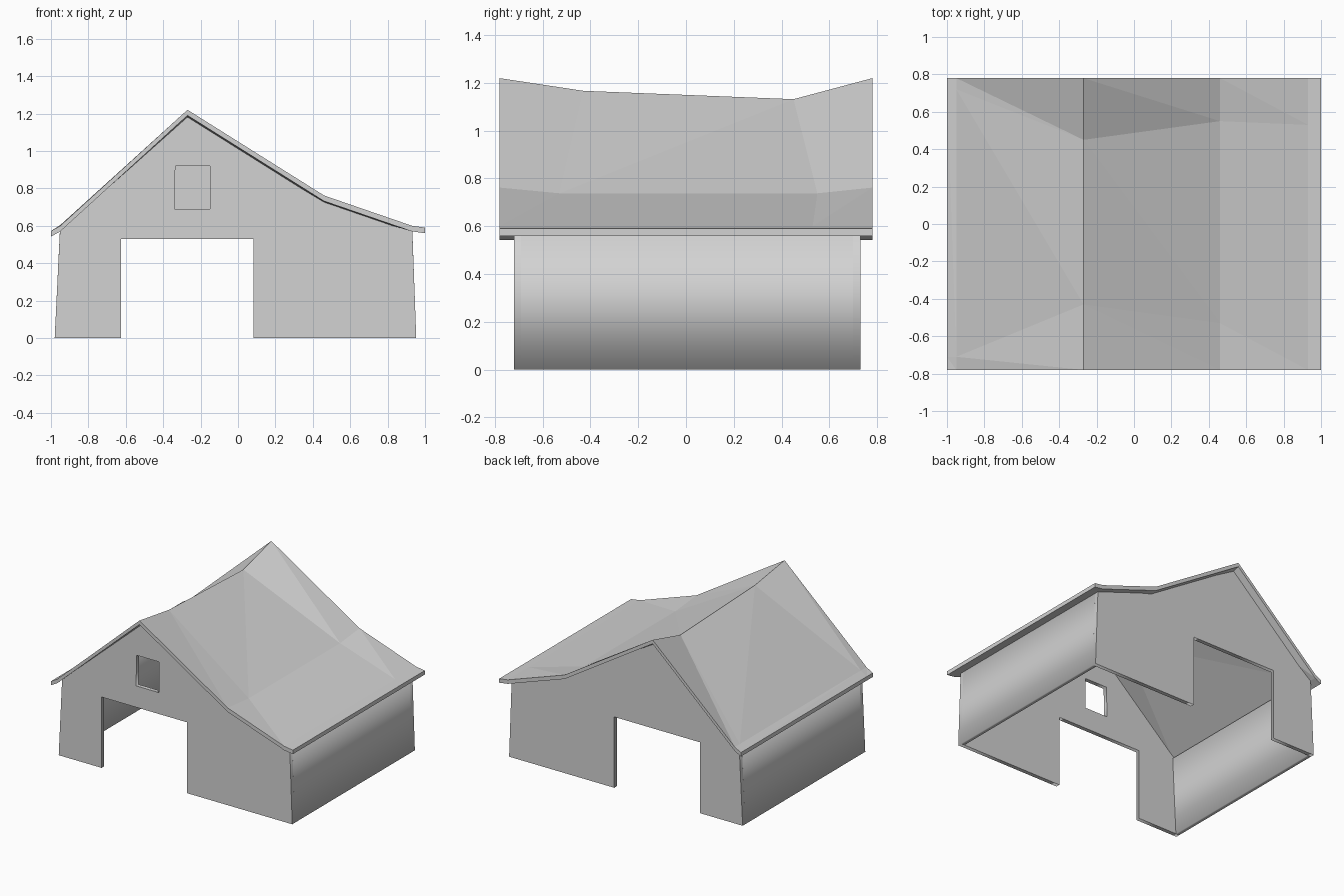
import bpy, bmesh, math

if "Cube" in bpy.data.objects:
    bpy.data.objects.remove(bpy.data.objects["Cube"])

grey = bpy.data.materials.new("light grey")
grey.diffuse_color = (0.65, 0.65, 0.65, 1)
grey.use_nodes = True
grey.node_tree.nodes["Principled BSDF"].inputs["Base Color"].default_value = grey.diffuse_color


def prism(name, outlines, y0, y1):
    """Fill x/z outlines (later ones are holes) and extrude them from y0 to y1."""
    cu = bpy.data.curves.new(name, 'CURVE')
    cu.dimensions = '2D'
    cu.fill_mode = 'BOTH'
    cu.extrude = (y1 - y0) / 2
    for pts in outlines:
        sp = cu.splines.new('POLY')
        sp.points.add(len(pts) - 1)
        for p, (x, z) in zip(sp.points, pts):
            p.co = (x, z, 0, 1)
        sp.use_cyclic_u = True
    ob = bpy.data.objects.new(name, cu)
    bpy.context.collection.objects.link(ob)
    ob.rotation_euler = (math.pi / 2, 0, 0)
    ob.location.y = (y0 + y1) / 2
    bpy.ops.object.select_all(action='DESELECT')
    ob.select_set(True)
    bpy.context.view_layer.objects.active = ob
    bpy.ops.object.convert(target='MESH')
    ob = bpy.context.object
    ob.name = name
    ob.data.materials.clear()
    ob.data.materials.append(grey)
    return ob


# Gable walls with a doorway each; the front one also has a window hole
gable = [(-0.98, 0), (-0.625, 0), (-0.625, 0.53), (0.083, 0.53), (0.083, 0),
         (0.953, 0), (0.932, 0.575), (0.46, 0.735), (-0.27, 1.188), (-0.952, 0.575)]
window = [(-0.34, 0.69), (-0.15, 0.69), (-0.15, 0.92), (-0.335, 0.92)]
T = 0.03
prism("front_wall", [gable, window], -0.72, -0.72 + T)
prism("back_wall", [gable], 0.73 - T, 0.73)

# Leaning side walls
prism("left_wall", [[(-0.98, 0), (-0.98 + T, 0), (-0.952 + T, 0.58), (-0.952, 0.58)]],
      -0.72 + T, 0.73 - T)
prism("right_wall", [[(0.953 - T, 0), (0.953, 0), (0.932, 0.58), (0.932 - T, 0.58)]],
      -0.72 + T, 0.73 - T)

# Sagging roof: x, end height, then (y, z) of the front and back inner points
rows = [(-1.0, 0.572, (-0.71, 0.572), (0.72, 0.572)),
        (-0.95, 0.60, (-0.71, 0.604), (0.72, 0.60)),
        (-0.27, 1.22, (-0.43, 1.167), (0.45, 1.132)),
        (0.46, 0.762, (-0.53, 0.738), (0.55, 0.738)),
        (0.93, 0.60, (-0.72, 0.60), (0.53, 0.60)),
        (1.0, 0.59, (-0.72, 0.59), (0.53, 0.59))]
bm = bmesh.new()
grid = [[bm.verts.new((x, y, z)) for y, z in ((-0.78, e), f, b, (0.78, e))]
        for x, e, f, b in rows]
for i in range(5):
    for j in range(3):
        a, b, c, d = grid[i][j], grid[i + 1][j], grid[i + 1][j + 1], grid[i][j + 1]
        bm.faces.new((a, b, d))
        bm.faces.new((b, c, d))
# Thickness: extrude a copy of the sheet straight down, keeping the top
top = bm.faces[:]
ext = bmesh.ops.extrude_face_region(bm, geom=top, use_keep_orig=True)
bmesh.ops.translate(bm, vec=(0, 0, -T),
                    verts=[v for v in ext['geom'] if isinstance(v, bmesh.types.BMVert)])
bmesh.ops.recalc_face_normals(bm, faces=bm.faces[:])
me = bpy.data.meshes.new("roof")
bm.to_mesh(me)
bm.free()
me.materials.append(grey)
bpy.context.collection.objects.link(bpy.data.objects.new("roof", me))
